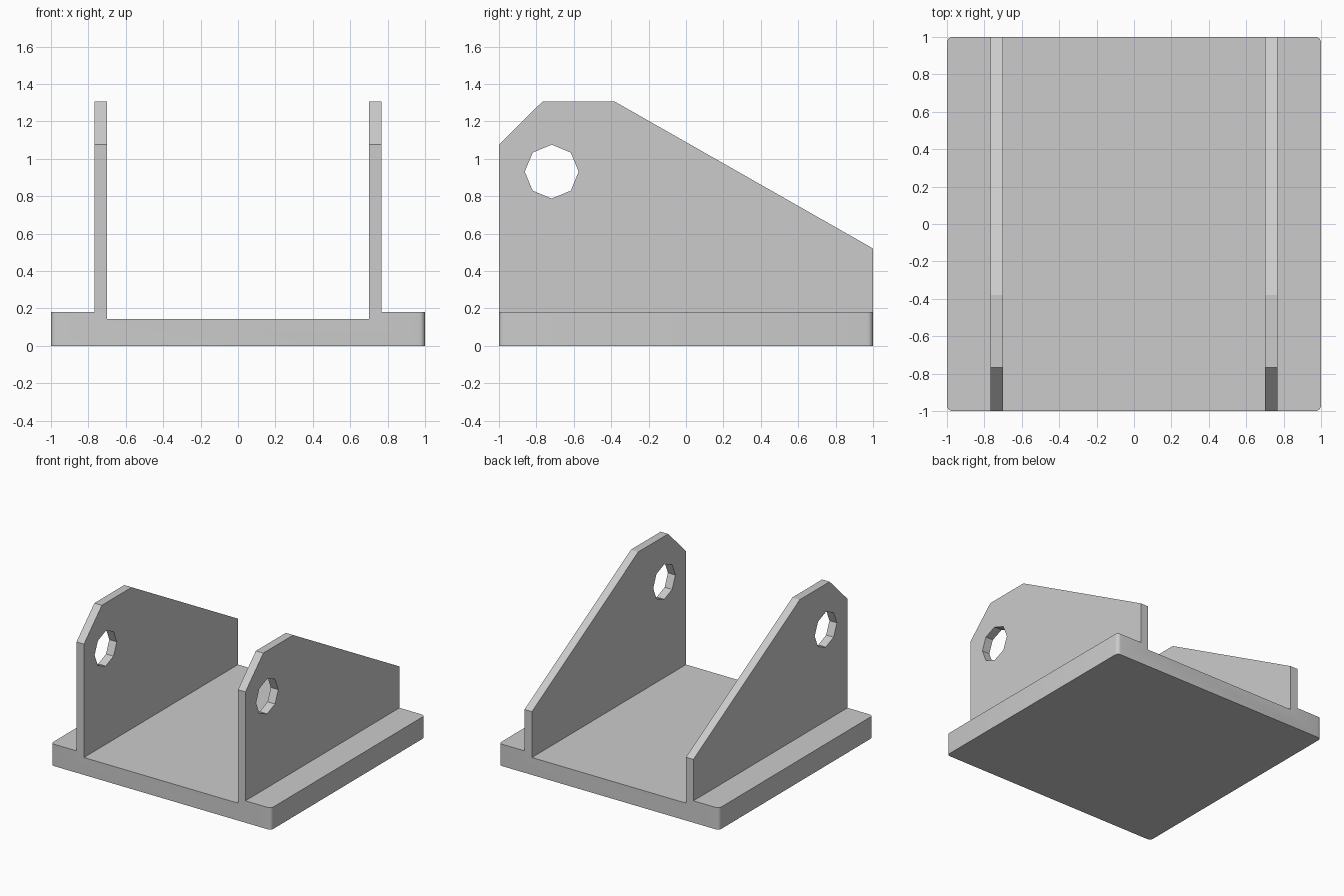
import bpy
import bmesh
import math

cube = bpy.data.objects.get("Cube")
if cube:
    bpy.data.objects.remove(cube, do_unlink=True)

# One plain grey for the whole bracket
GREY = (0.6, 0.6, 0.6, 1.0)
grey = bpy.data.materials.new("plain grey")
grey.use_nodes = True
grey.diffuse_color = GREY
grey.node_tree.nodes["Principled BSDF"].inputs["Base Color"].default_value = GREY


def prism(name, points, direction, corner=0.0):
    """Extrude a closed outline; optionally round the outer upright corners."""
    bm = bmesh.new()
    face = bm.faces.new([bm.verts.new(p) for p in points])
    grown = bmesh.ops.extrude_face_region(bm, geom=[face])["geom"]
    moved = [v for v in grown if isinstance(v, bmesh.types.BMVert)]
    bmesh.ops.translate(bm, verts=moved, vec=direction)
    if corner:
        upright = [e for e in bm.edges
                   if abs(e.verts[0].co.z - e.verts[1].co.z) > 0.01
                   and all(abs(v.co.x) > 0.99 for v in e.verts)]
        bmesh.ops.bevel(bm, geom=upright, offset=corner, segments=5,
                        profile=0.5, affect='EDGES')
    bmesh.ops.recalc_face_normals(bm, faces=bm.faces)
    mesh = bpy.data.meshes.new(name)
    bm.to_mesh(mesh)
    bm.free()
    mesh.materials.append(grey)
    obj = bpy.data.objects.new(name, mesh)
    bpy.context.collection.objects.link(obj)
    return obj


INNER, OUTER = 0.70, 0.768   # side plate faces
FLOOR, RIM = 0.143, 0.18     # base heights between and outside the plates

# Base with a slightly sunken floor between the plates
half = [(1, 0), (1, RIM), (INNER, RIM), (INNER, FLOOR)]
outline = half + [(-x, z) for x, z in reversed(half)]
base = prism("base", [(x, -1, z) for x, z in outline], (0, 2, 0), corner=0.03)
bpy.context.view_layer.objects.active = base
base.select_set(True)
bpy.ops.object.shade_smooth_by_angle(angle=math.radians(30))

# Side plate with sloping back and clipped front corner
side = [(-1, RIM), (1, RIM), (1, 0.52), (-0.38, 1.305), (-0.768, 1.305), (-1, 1.075)]
plates = prism("side_plates", [(INNER, y, z) for y, z in side], (OUTER - INNER, 0, 0))

# Eight-sided pin hole
ring = [math.radians(45 * i) for i in range(8)]
cutter = prism("pin_hole_cutter",
               [(0.6, -0.718 + 0.144 * math.cos(a), 0.931 + 0.144 * math.sin(a)) for a in ring],
               (0.3, 0, 0))
cutter.hide_render = True
hole = plates.modifiers.new("pin hole", 'BOOLEAN')
hole.operation = 'DIFFERENCE'
hole.solver = 'EXACT'
hole.object = cutter

# Matching plate on the other side
mirror = plates.modifiers.new("other side", 'MIRROR')
mirror.use_axis[0] = True

# Apply the modifiers, then drop the cutter
bpy.ops.object.select_all(action='DESELECT')
bpy.context.view_layer.objects.active = plates
plates.select_set(True)
for modifier_name in ("pin hole", "other side"):
    bpy.ops.object.modifier_apply(modifier=modifier_name)
bpy.data.objects.remove(cutter, do_unlink=True)
